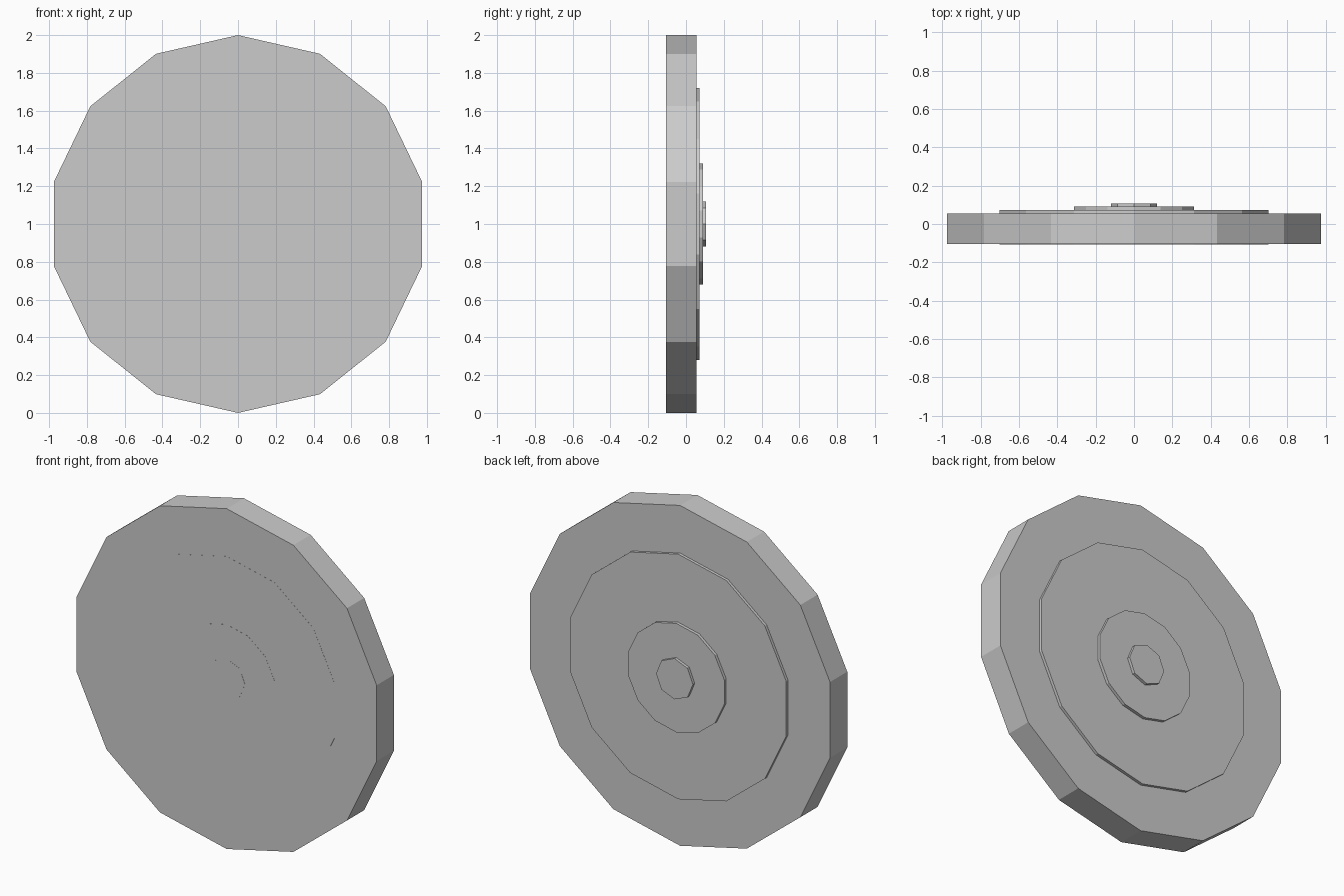
import bpy, math
from mathutils import Matrix

if "Cube" in bpy.data.objects:
    bpy.data.objects.remove(bpy.data.objects["Cube"])

grey = bpy.data.materials.new("light grey")
grey.diffuse_color = (0.6, 0.6, 0.6, 1)
grey.use_nodes = True
grey.node_tree.nodes["Principled BSDF"].inputs["Base Color"].default_value = grey.diffuse_color


def disc(name, radius, sides, y_front, y_back):
    """Flat-shaded upright disc with one corner pointing straight up."""
    bpy.ops.mesh.primitive_cylinder_add(vertices=sides, radius=radius,
                                        depth=y_back - y_front)
    ob = bpy.context.object
    ob.name = name
    # primitive's first corner lies on +y; turn that to +z
    ob.data.transform(Matrix.Rotation(math.radians(90), 4, 'X'))
    ob.location = (0, (y_front + y_back) / 2, 1)
    ob.data.materials.append(grey)


# stacked target rings, stepping out at the back, nearly flush at the front
disc("outer_disc", 1.0, 14, -0.105, 0.055)
disc("middle_ring", 0.72, 14, -0.1057, 0.072)
disc("inner_ring", 0.32, 14, -0.1064, 0.090)
disc("bullseye", 0.12, 8, -0.107, 0.107)
